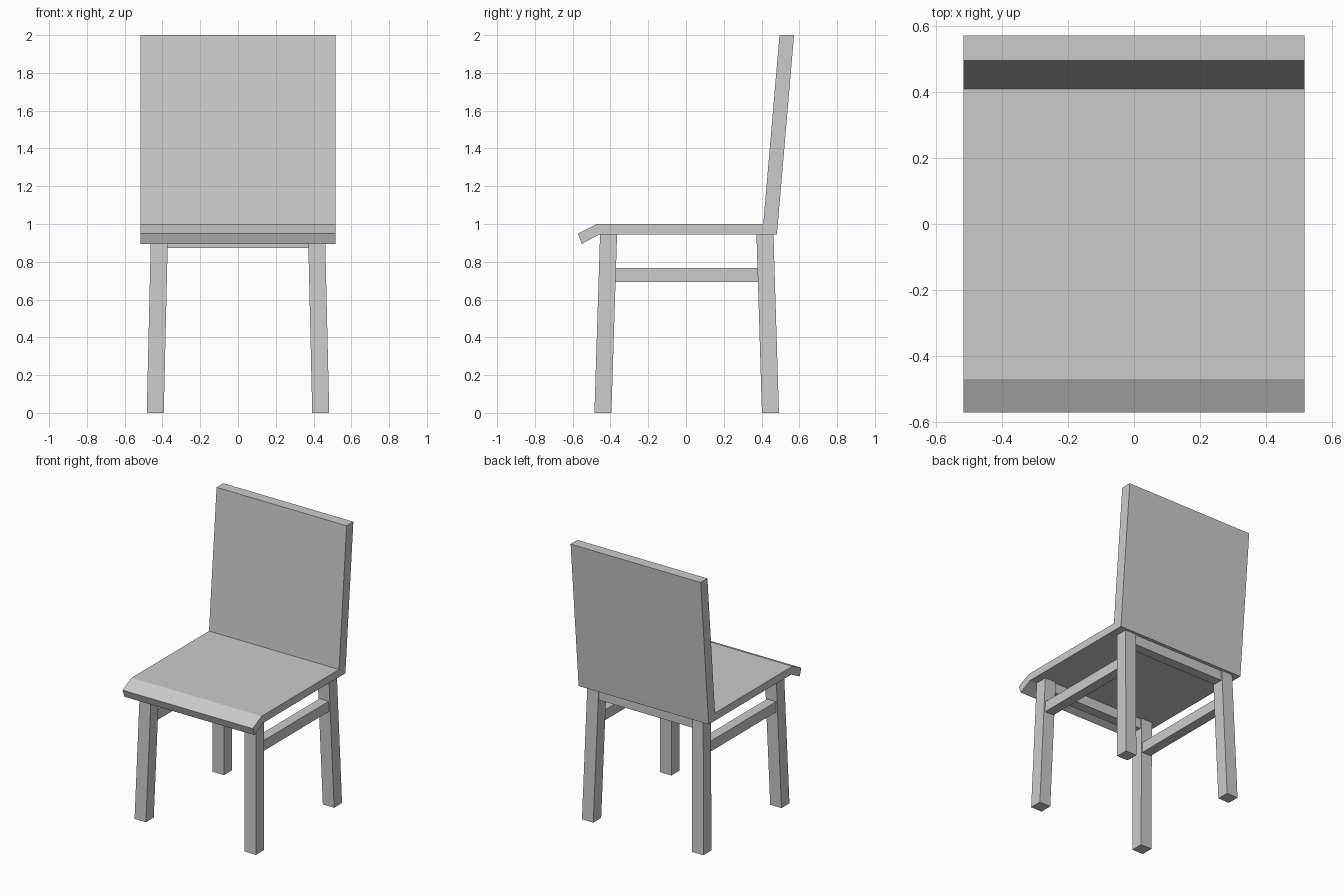
import bpy
import bmesh

if "Cube" in bpy.data.objects:
    bpy.data.objects.remove(bpy.data.objects["Cube"])

HALF_W = 0.517


def finish(name, bm):
    bmesh.ops.recalc_face_normals(bm, faces=bm.faces)
    mesh = bpy.data.meshes.new(name)
    bm.to_mesh(mesh)
    bm.free()
    obj = bpy.data.objects.new(name, mesh)
    bpy.context.collection.objects.link(obj)
    return obj


def panel(name, profile):
    """Side profile (y, z) extruded across the chair's width."""
    bm = bmesh.new()
    face = bm.faces.new([bm.verts.new((-HALF_W, y, z)) for y, z in profile])
    new = bmesh.ops.extrude_face_region(bm, geom=[face])["geom"]
    verts = [v for v in new if isinstance(v, bmesh.types.BMVert)]
    bmesh.ops.translate(bm, verts=verts, vec=(2 * HALF_W, 0, 0))
    return finish(name, bm)


def bar(name, low, high, size_x, size_y):
    """Rectangular bar with horizontal ends, sheared from low to high centre."""
    bm = bmesh.new()
    bmesh.ops.create_cube(bm, size=1)
    for v in bm.verts:
        end = high if v.co.z > 0 else low
        v.co = (end[0] + v.co.x * size_x, end[1] + v.co.y * size_y, end[2])
    return finish(name, bm)


# Seat with drooping front lip, and reclined backrest
panel("seat_and_backrest", [
    (-0.47, 1.0), (-0.572, 0.95), (-0.552, 0.895), (-0.458, 0.945),
    (0.481, 0.945), (0.486, 1.0), (0.572, 2.0), (0.495, 2.0), (0.409, 1.0)])

for side, s in (("left", -1), ("right", 1)):
    # Splayed legs
    bar(f"front_leg_{side}", (s * 0.438, -0.44, 0), (s * 0.416, -0.41, 0.945), 0.09, 0.09)
    bar(f"back_leg_{side}", (s * 0.438, 0.447, 0), (s * 0.416, 0.418, 0.945), 0.09, 0.09)
    # Side stretchers
    bar(f"side_stretcher_{side}", (s * 0.42, 0.005, 0.692), (s * 0.42, 0.005, 0.767), 0.072, 0.77)

# Rails under the seat
for name, y in (("front_rail", -0.412), ("back_rail", 0.42)):
    bar(name, (0, y, 0.873), (0, y, 0.945), 0.76, 0.072)
